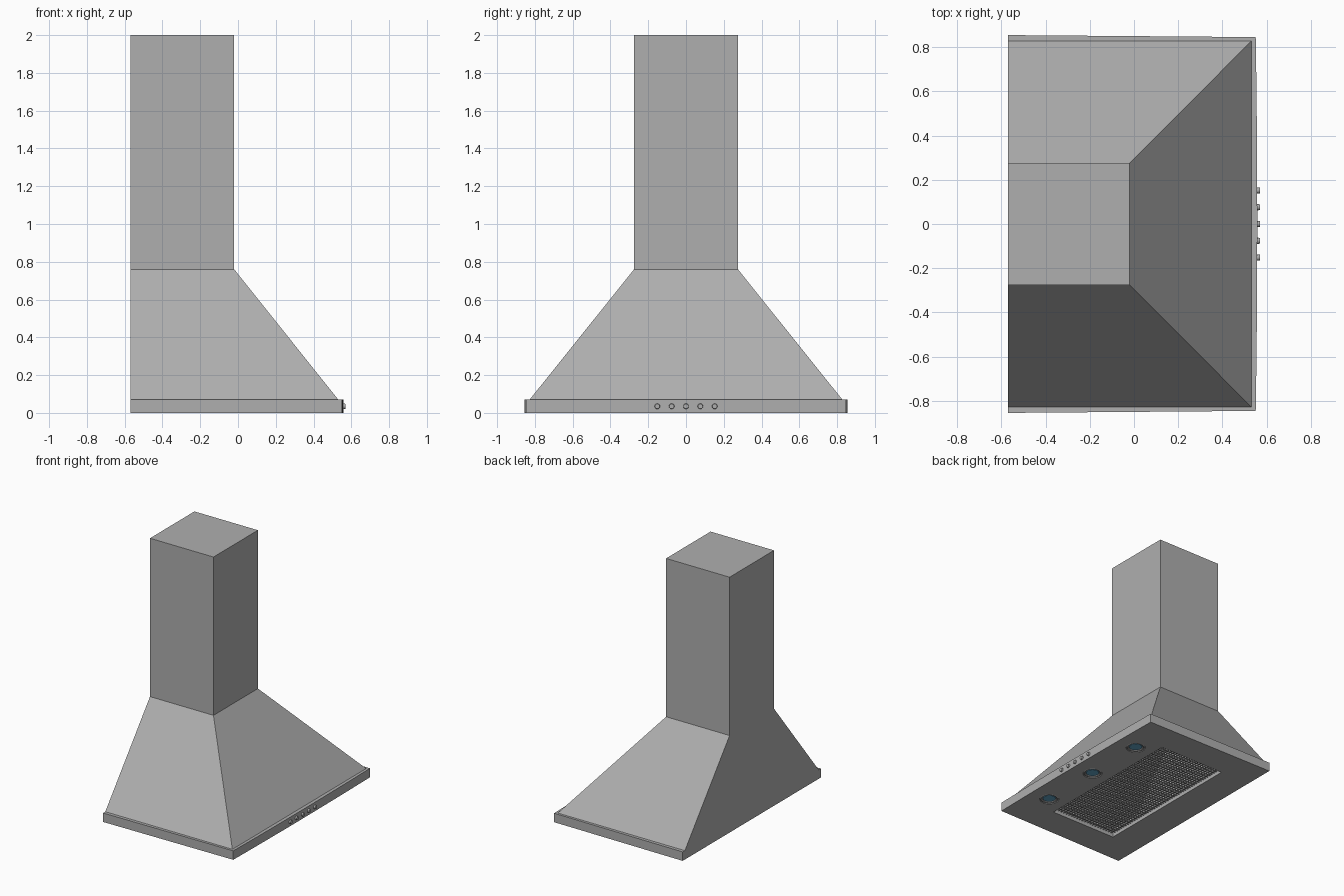
import bpy, bmesh, math
from mathutils import Matrix

if "Cube" in bpy.data.objects:
    bpy.data.objects.remove(bpy.data.objects["Cube"])

STEEL = bpy.data.materials.new("steel")
STEEL.diffuse_color = (0.43, 0.43, 0.43, 1)
STEEL.use_nodes = True
STEEL.node_tree.nodes["Principled BSDF"].inputs["Base Color"].default_value = STEEL.diffuse_color
GLASS = bpy.data.materials.new("lamp_blue")
GLASS.diffuse_color = (0.12, 0.36, 0.55, 1)
GLASS.use_nodes = True
GLASS.node_tree.nodes["Principled BSDF"].inputs["Base Color"].default_value = GLASS.diffuse_color


def make_object(name, bm, mat=STEEL):
    bmesh.ops.recalc_face_normals(bm, faces=bm.faces)
    me = bpy.data.meshes.new(name)
    bm.to_mesh(me)
    bm.free()
    ob = bpy.data.objects.new(name, me)
    bpy.context.collection.objects.link(ob)
    me.materials.append(mat)
    return ob


def box(name, lo, hi):
    bm = bmesh.new()
    bmesh.ops.create_cube(bm, size=1)
    for v in bm.verts:
        v.co = [(a + b) / 2 + c * (b - a) for a, b, c in zip(lo, hi, v.co)]
    return make_object(name, bm)


def cylinder(name, center, r, depth, axis='Z', r2=None, mat=STEEL, segs=32):
    bm = bmesh.new()
    bmesh.ops.create_cone(bm, cap_ends=True, segments=segs, radius1=r,
                          radius2=r if r2 is None else r2, depth=depth)
    if axis == 'X':
        bm.transform(Matrix.Rotation(math.pi / 2, 4, 'Y'))
    bm.transform(Matrix.Translation(center))
    ob = make_object(name, bm, mat)
    smooth(ob)
    return ob


def smooth(ob):
    bpy.ops.object.select_all(action='DESELECT')
    ob.select_set(True)
    bpy.context.view_layer.objects.active = ob
    bpy.ops.object.shade_smooth_by_angle()


def cut(ob, cutter):
    mod = ob.modifiers.new("cut", 'BOOLEAN')
    mod.object = cutter
    mod.operation = 'DIFFERENCE'
    mod.solver = 'EXACT'
    cutter.hide_render = True
    cutter.hide_set(True)


BACK = -0.57
FX0, FX1, FY = -0.315, 0.25, 0.615      # filter opening

# Canopy and chimney: one hollow sheet, open underneath
bm = bmesh.new()
rings = []
for x1, y, z in [(0.531, 0.828, 0.07), (-0.02, 0.275, 0.76), (-0.02, 0.275, 2.0)]:
    rings.append([bm.verts.new(p) for p in
                  [(BACK, -y, z), (x1, -y, z), (x1, y, z), (BACK, y, z)]])
for a, b in zip(rings, rings[1:]):
    for i in range(4):
        j = (i + 1) % 4
        bm.faces.new((a[i], a[j], b[j], b[i]))
bm.faces.new(rings[-1])
make_object("canopy_and_chimney", bm)

# Base rim with a slightly bowed front edge
bm = bmesh.new()
outline = [(BACK, 0.855), (BACK, -0.855)]
for i in range(13):
    t = -1 + i / 6
    outline.append((0.551 + 0.007 * (1 - t * t), 0.846 * t))
base = bm.faces.new([bm.verts.new((x, y, 0)) for x, y in outline])
ext = bmesh.ops.extrude_face_region(bm, geom=[base])
for v in ext["geom"]:
    if isinstance(v, bmesh.types.BMVert):
        v.co.z = 0.07
rim = make_object("base_rim", bm)
cut(rim, box("filter_cutter", (FX0, -FY, -0.1), (FX1, FY, 0.2)))

# Recessed lamps: bezel ring and blue glass
for i, y in enumerate((-0.49, 0, 0.49)):
    cut(rim, cylinder(f"lamp_cutter_{i}", (0.395, y, 0), 0.07, 0.05))
    bpy.ops.mesh.primitive_torus_add(location=(0.395, y, 0.011), major_radius=0.06,
                                     minor_radius=0.011, major_segments=32,
                                     minor_segments=8)
    ring = bpy.context.object
    ring.name = f"lamp_bezel_{i}"
    ring.data.materials.append(STEEL)
    smooth(ring)
    cylinder(f"lamp_glass_{i}", (0.395, y, 0.013), 0.045, 0.016, r2=0.056, mat=GLASS)

# Filter grille: two crossed rows of thin wires
W, PITCH, Z = 0.007, 0.025, 0.026
for name, count, axis, lo, hi in [
    ("grille_long_wire", 22, 0, (FX0 + 0.016, -FY, Z), (FX0 + 0.016 + W, FY, Z + 0.006)),
    ("grille_short_wire", 48, 1, (FX0, -FY + 0.024, Z), (FX1, -FY + 0.024 + W, Z + 0.006)),
]:
    wire = box(name, lo, hi)
    arr = wire.modifiers.new("repeat", 'ARRAY')
    arr.count = count
    arr.use_relative_offset = False
    arr.use_constant_offset = True
    offset = [0, 0, 0]
    offset[axis] = PITCH
    arr.constant_offset_displace = offset

# Front control buttons
for i in range(5):
    cylinder(f"button_{i}", (0.561, (i - 2) * 0.076, 0.035), 0.015, 0.018,
             axis='X', r2=0.013, segs=20)
